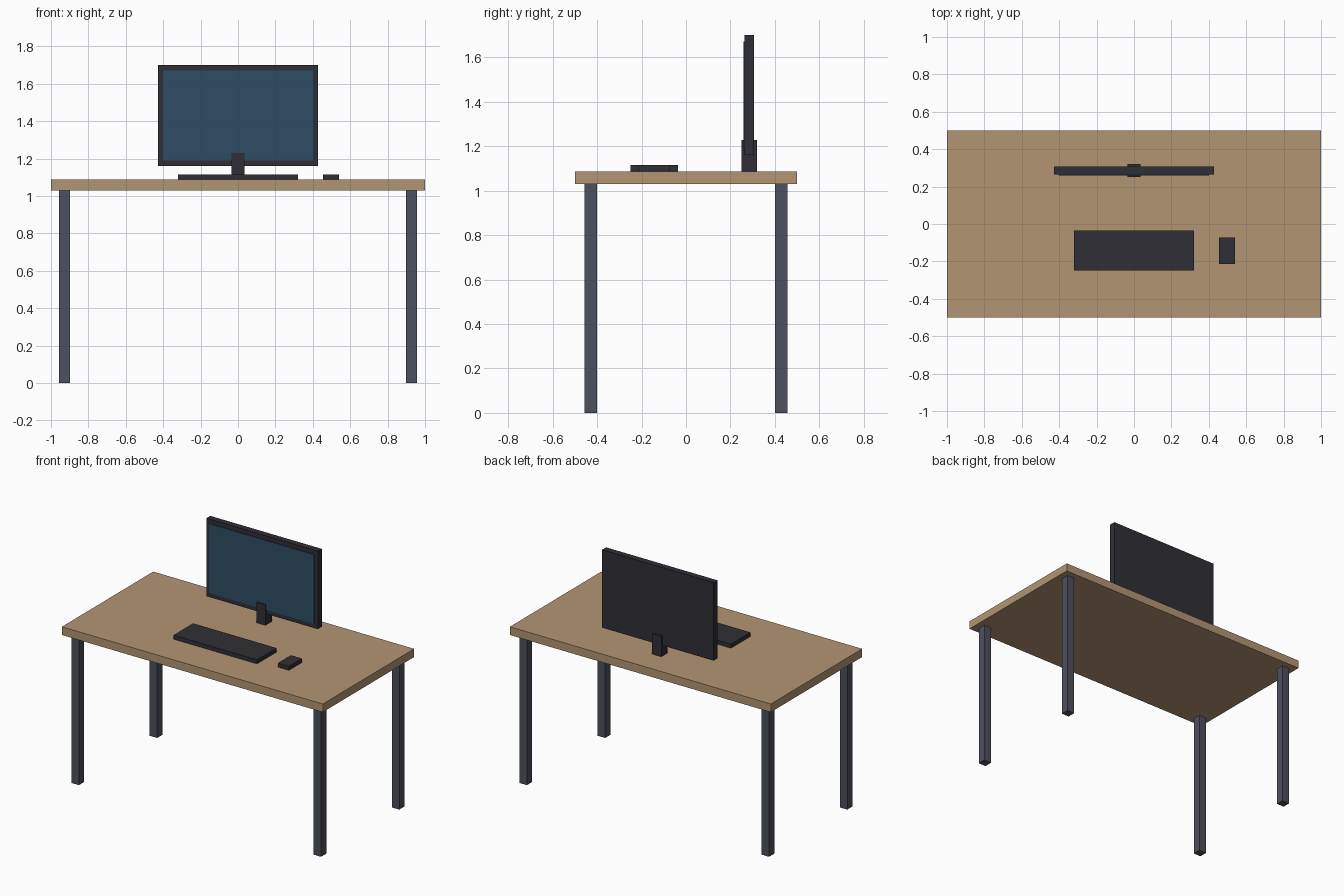
import bpy

cube = bpy.data.objects.get("Cube")
if cube:
    bpy.data.objects.remove(cube, do_unlink=True)


def make_material(name, rgb):
    mat = bpy.data.materials.new(name)
    mat.use_nodes = True
    color = (*rgb, 1.0)
    mat.diffuse_color = color
    bsdf = mat.node_tree.nodes["Principled BSDF"]
    bsdf.inputs["Base Color"].default_value = color
    bsdf.inputs["Roughness"].default_value = 0.7
    return mat


wood = make_material("light_wood", (0.45, 0.30, 0.17))
metal = make_material("grey_metal", (0.075, 0.08, 0.11))
plastic = make_material("dark_plastic", (0.028, 0.028, 0.037))
glass = make_material("blue_screen", (0.028, 0.073, 0.125))


def box(name, mat, x, y, z):
    """Flat-sided box spanning the given (low, high) ranges."""
    spans = (x, y, z)
    bpy.ops.mesh.primitive_cube_add(size=1)
    obj = bpy.context.object
    obj.name = name
    for v in obj.data.vertices:
        v.co = [lo + (c + 0.5) * (hi - lo) for c, (lo, hi) in zip(v.co, spans)]
    obj.data.materials.append(mat)
    return obj


# Desk
TOP = 1.087
UNDER = 1.03
box("desk_top", wood, (-1, 1), (-0.5, 0.5), (UNDER, TOP))

# Four square legs
LEG_X, LEG_Y, HALF = 0.928, 0.428, 0.0285
for side, sx in (("left", 1), ("right", -1)):
    for end, sy in (("front", -1), ("back", 1)):
        cx, cy = sx * LEG_X, sy * LEG_Y
        box(f"{end}_{side}_leg", metal, (cx - HALF, cx + HALF),
            (cy - HALF, cy + HALF), (0, UNDER))

# Monitor: stand, casing and thin screen plate
box("monitor_stand", plastic, (-0.035, 0.035), (0.25, 0.32), (TOP, 1.229))
box("monitor_casing", plastic, (-0.427, 0.427), (0.264, 0.307), (1.16, 1.70))
box("monitor_screen", glass, (-0.401, 0.401), (0.258, 0.265), (1.19, 1.671))

# Keyboard and mouse
box("keyboard", plastic, (-0.32, 0.32), (-0.249, -0.035), (TOP, 1.115))
box("mouse", plastic, (0.455, 0.54), (-0.213, -0.071), (TOP, 1.115))
